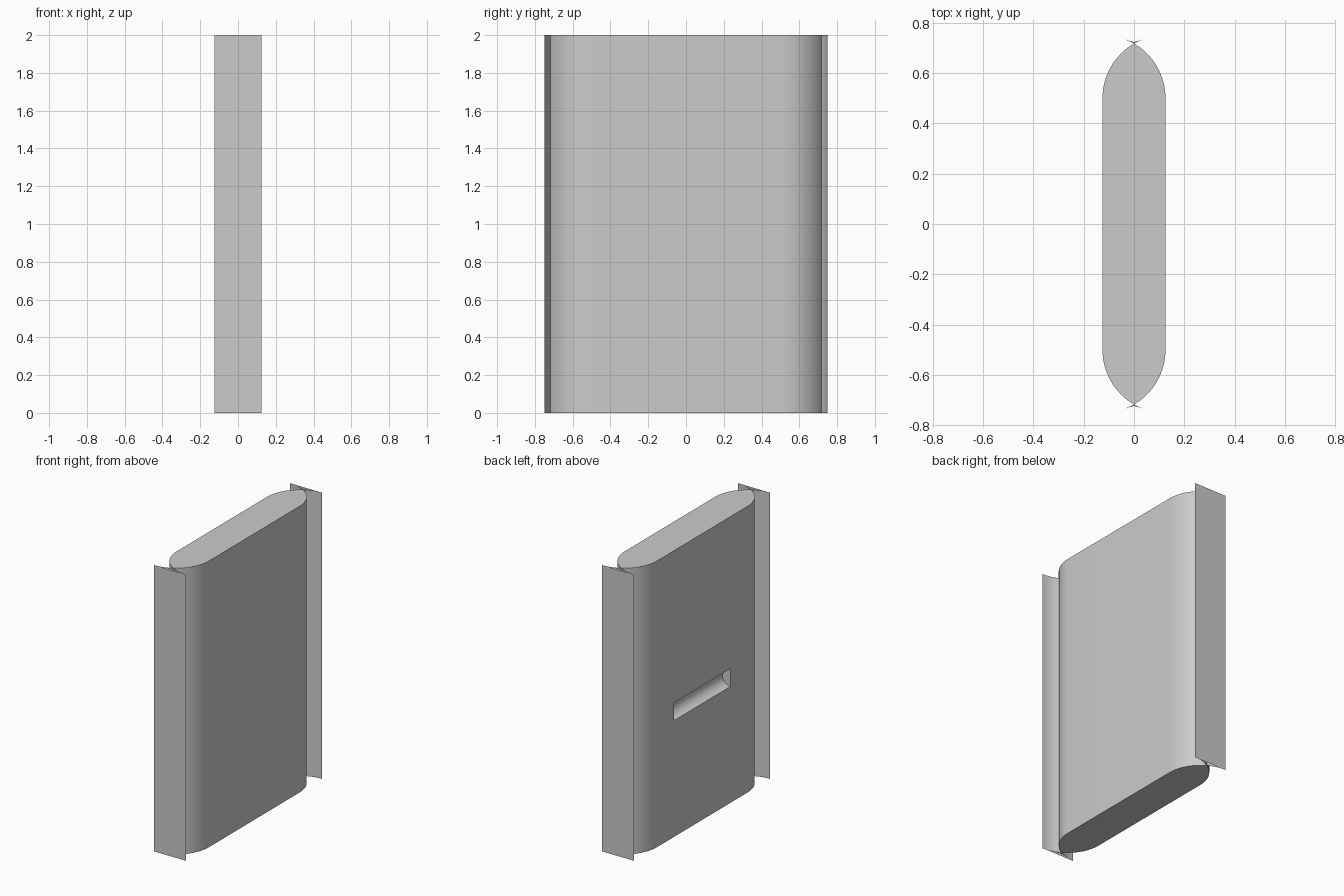
import bpy, bmesh, math

HEIGHT, HALF_W, HALF_L = 2.0, 0.125, 0.75
RADIUS = 0.25          # corner sweep, centred on the opposite side face
ARC_Y = HALF_L - RADIUS

default = bpy.data.objects.get("Cube")
if default:
    bpy.data.objects.remove(default, do_unlink=True)

grey = bpy.data.materials.new("plain grey")
grey.use_nodes = True
colour = (0.6, 0.6, 0.6, 1)
grey.diffuse_color = colour
grey.node_tree.nodes["Principled BSDF"].inputs["Base Color"].default_value = colour


def arc(start, end, steps):
    """Points on the corner sweep that starts on the +x side."""
    angles = [math.radians(start + (end - start) * i / steps) for i in range(steps + 1)]
    return [(-HALF_W + RADIUS * math.cos(a), ARC_Y + RADIUS * math.sin(a)) for a in angles]


def finish(name, bm):
    mesh = bpy.data.meshes.new(name)
    bm.to_mesh(mesh)
    bm.free()
    mesh.materials.append(grey)
    obj = bpy.data.objects.new(name, mesh)
    bpy.context.collection.objects.link(obj)
    return obj


def smooth(obj):
    bpy.ops.object.select_all(action='DESELECT')
    obj.select_set(True)
    bpy.context.view_layer.objects.active = obj
    bpy.ops.object.shade_smooth_by_angle(angle=math.radians(30))


def wall(bm, path):
    """Upright sheet over a plan path."""
    rows = [[bm.verts.new((x, y, z)) for x, y in path] for z in (0, HEIGHT)]
    for i in range(len(path) - 1):
        bm.faces.new((rows[0][i], rows[0][i + 1], rows[1][i + 1], rows[1][i]))


# Slab with pointed-arch ends
quarter = arc(0, 60, 16)
plan = quarter + [(-x, y) for x, y in reversed(quarter[:-1])]
plan += [(-x, -y) for x, y in plan[:-1][:len(quarter)]]
plan += [(x, -y) for x, y in reversed(quarter[:-1])]
bm = bmesh.new()
base = bm.faces.new([bm.verts.new((x, y, 0)) for x, y in plan])
top = bmesh.ops.extrude_face_region(bm, geom=[base])["geom"]
bmesh.ops.translate(bm, verts=[v for v in top if isinstance(v, bmesh.types.BMVert)],
                    vec=(0, 0, HEIGHT))
bmesh.ops.recalc_face_normals(bm, faces=bm.faces)
slab = finish("door_slab", bm)

# Half-round finger pull cut in the right side
bpy.ops.mesh.primitive_cylinder_add(vertices=48, radius=0.0625, depth=0.625,
                                    location=(-HALF_W, 0, 0.875),
                                    rotation=(math.pi / 2, 0, 0))
cutter = bpy.context.object
cutter.name = "pull_cutter"
cutter.hide_render = True
cutter.data.materials.append(grey)
cut = slab.modifiers.new("finger_pull", 'BOOLEAN')
cut.operation, cut.object, cut.solver = 'DIFFERENCE', cutter, 'EXACT'
bpy.context.view_layer.objects.active = slab
bpy.ops.object.modifier_apply(modifier=cut.name)
bpy.data.objects.remove(cutter, do_unlink=True)
smooth(slab)

# Flared end strips: two sweeps opening out from the pinch to a flat plate
for name, side in (("back_edge_strip", 1), ("front_edge_strip", -1)):
    bm = bmesh.new()
    flare = arc(60, 90, 10)
    for mirror in (1, -1):
        wall(bm, [(x * mirror, y * side) for x, y in flare])
        # Small caps beside the pinch
        tip = arc(60, 68, 1)
        for z in (0, HEIGHT):
            corners = tip + [(0, tip[0][1] + 0.006)]
            bm.faces.new([bm.verts.new((x * mirror, y * side, z)) for x, y in corners])
    wall(bm, [(-HALF_W, HALF_L * side), (HALF_W, HALF_L * side)])
    bmesh.ops.remove_doubles(bm, verts=bm.verts, dist=0.0001)
    bmesh.ops.recalc_face_normals(bm, faces=bm.faces)
    smooth(finish(name, bm))
